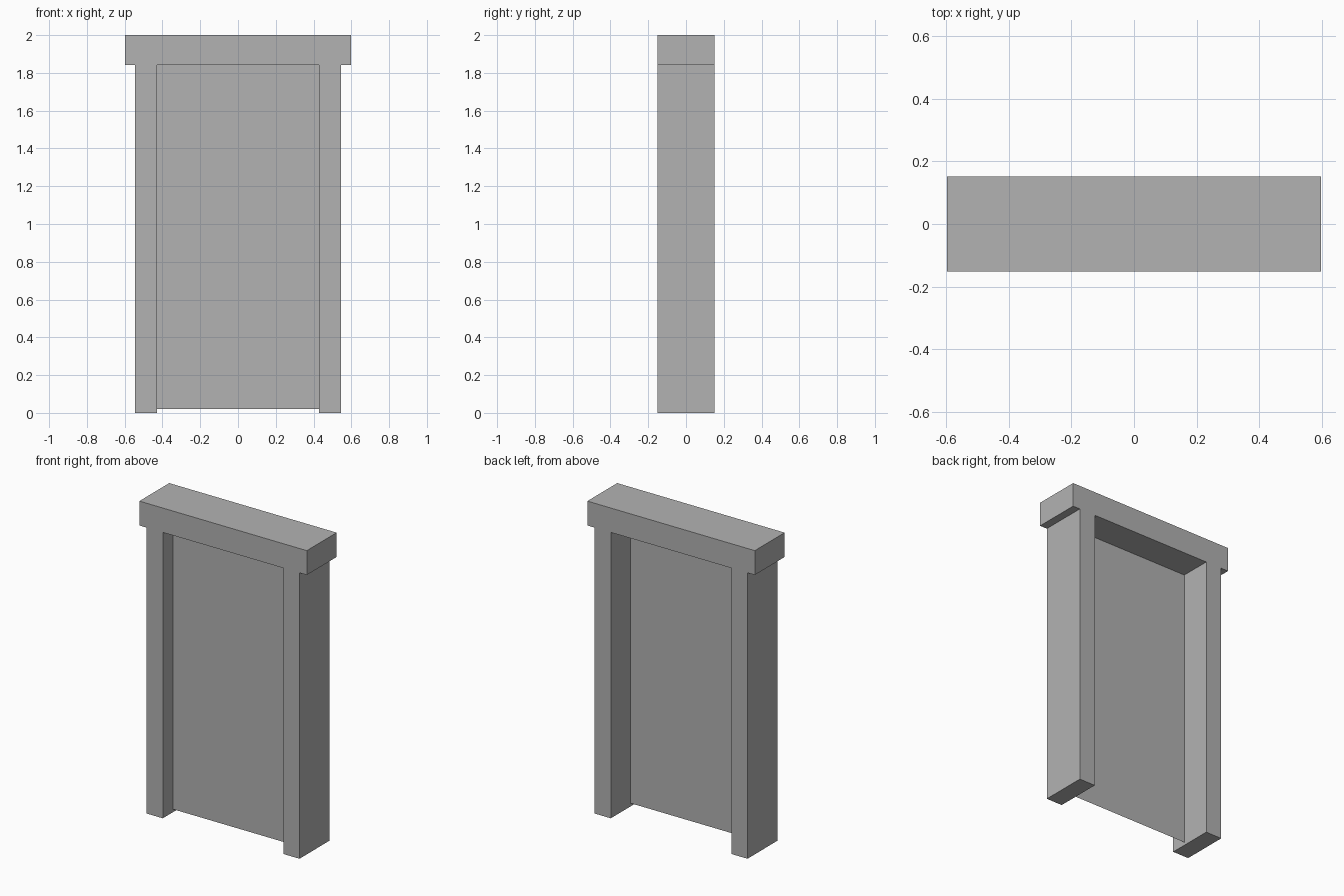
import bpy
import bmesh

if "Cube" in bpy.data.objects:
    bpy.data.objects.remove(bpy.data.objects["Cube"], do_unlink=True)

# Overall dimensions
HALF_DEPTH = 0.152
LINTEL_X, POST_X, OPENING_X = 0.597, 0.545, 0.43
TOP, LINTEL_Z, PANEL_Z = 2.0, 1.843, 0.02
PANEL_Y = -0.05

grey = bpy.data.materials.new("plain grey")
grey.use_nodes = True
colour = (0.448, 0.448, 0.448, 1)
grey.diffuse_color = colour
grey.node_tree.nodes["Principled BSDF"].inputs["Base Color"].default_value = colour


def profile_part(name, outline, y, depth=0):
    """Make a flat face from an x-z outline, extruded along +y if depth is given."""
    bm = bmesh.new()
    face = bm.faces.new([bm.verts.new((x, y, z)) for x, z in outline])
    if depth:
        result = bmesh.ops.extrude_face_region(bm, geom=[face], use_keep_orig=True)
        moved = [g for g in result["geom"] if isinstance(g, bmesh.types.BMVert)]
        bmesh.ops.translate(bm, verts=moved, vec=(0, depth, 0))
        bmesh.ops.recalc_face_normals(bm, faces=bm.faces)
    mesh = bpy.data.meshes.new(name)
    bm.to_mesh(mesh)
    bm.free()
    mesh.materials.append(grey)
    obj = bpy.data.objects.new(name, mesh)
    bpy.context.collection.objects.link(obj)
    return obj


# Door frame: two posts and an overhanging lintel in one mirrored outline
half = [(OPENING_X, LINTEL_Z), (OPENING_X, 0), (POST_X, 0),
        (POST_X, LINTEL_Z), (LINTEL_X, LINTEL_Z), (LINTEL_X, TOP)]
outline = half + [(-x, z) for x, z in reversed(half)]
profile_part("door_frame", outline, -HALF_DEPTH, 2 * HALF_DEPTH)

# Door panel: a thin sheet set back in the opening, clear of the floor
panel = [(-OPENING_X, PANEL_Z), (OPENING_X, PANEL_Z),
         (OPENING_X, LINTEL_Z), (-OPENING_X, LINTEL_Z)]
profile_part("door_panel", panel, PANEL_Y)
